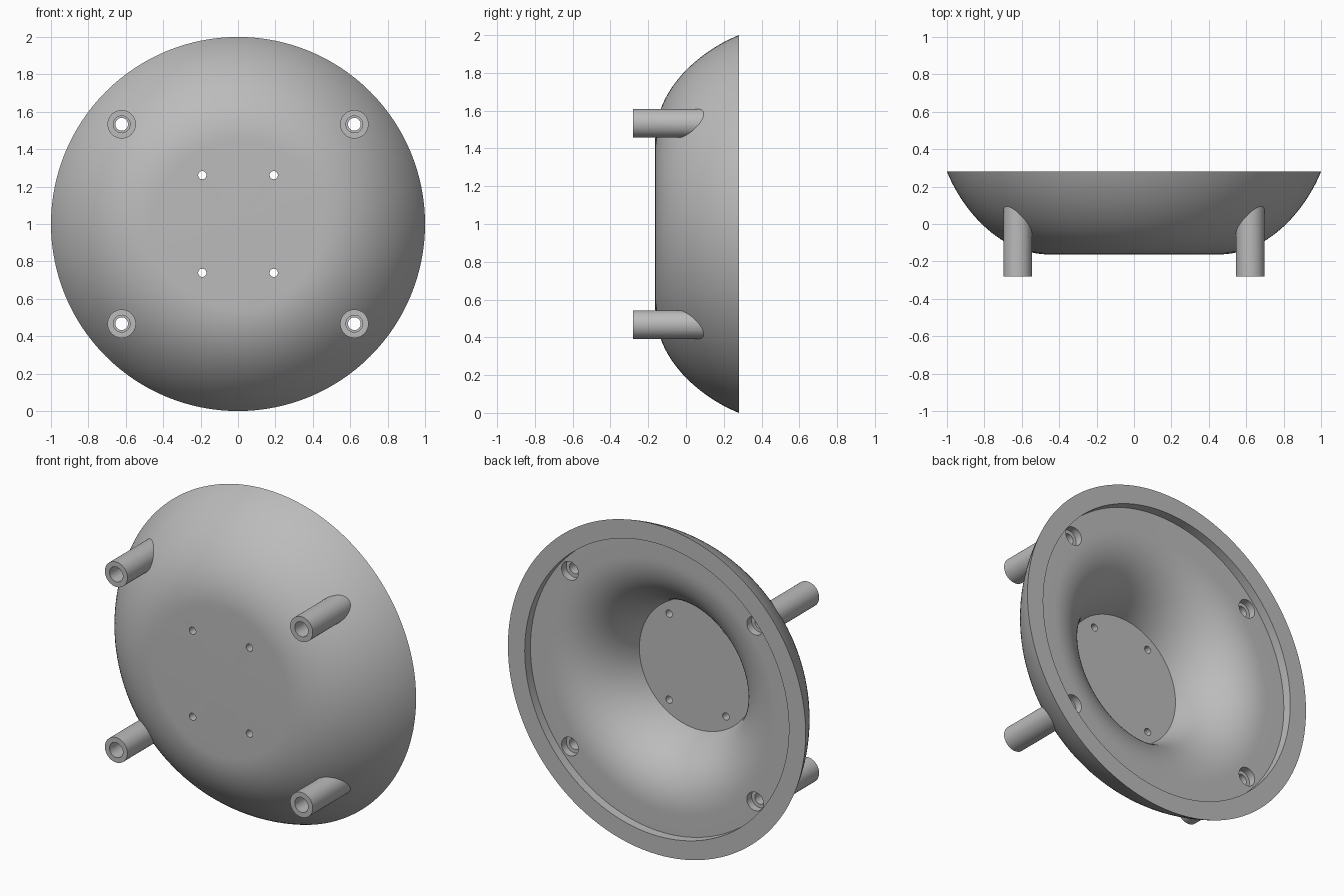
import bpy, bmesh, math
from mathutils import Vector, Matrix

if "Cube" in bpy.data.objects:
    bpy.data.objects.remove(bpy.data.objects["Cube"])

grey = bpy.data.materials.new("plain_grey")
grey.diffuse_color = (0.5, 0.5, 0.5, 1)
grey.use_nodes = True
grey.node_tree.nodes["Principled BSDF"].inputs["Base Color"].default_value = grey.diffuse_color


def curve(p0, p1, p2, p3, n):
    """Points (radius, y) along a cubic curve."""
    pts = []
    for i in range(n + 1):
        t = i / n
        s = 1 - t
        w = (s**3, 3*s*s*t, 3*s*t*t, t**3)
        pts.append(tuple(sum(k * p[a] for k, p in zip(w, (p0, p1, p2, p3))) for a in (0, 1)))
    return pts


def make_object(name, bm):
    bmesh.ops.recalc_face_normals(bm, faces=bm.faces)
    me = bpy.data.meshes.new(name)
    bm.to_mesh(me)
    bm.free()
    me.materials.append(grey)
    ob = bpy.data.objects.new(name, me)
    bpy.context.collection.objects.link(ob)
    return ob


def lathe(name, profile, steps=128):
    """Spin a (radius, y) profile around the dish axis at z = 1."""
    bm = bmesh.new()
    vs = [bm.verts.new((r, y, 1)) for r, y in profile]
    es = [bm.edges.new(e) for e in zip(vs, vs[1:])]
    bmesh.ops.spin(bm, geom=vs + es, cent=(0, 0, 1), axis=(0, 1, 0),
                   angle=2 * math.pi, steps=steps, use_duplicate=False)
    bmesh.ops.remove_doubles(bm, verts=bm.verts, dist=1e-5)
    return make_object(name, bm)


def rods(name, x, z, radius, y0, y1, sides=40):
    """Four mirrored rods along y."""
    bm = bmesh.new()
    for sx in (-1, 1):
        for sz in (-1, 1):
            m = Matrix.Translation((sx * x, (y0 + y1) / 2, 1 + sz * z)) @ Matrix.Rotation(math.pi / 2, 4, 'X')
            bmesh.ops.create_cone(bm, cap_ends=True, segments=sides, radius1=radius,
                                  radius2=radius, depth=y1 - y0, matrix=m)
    return make_object(name, bm)


def combine(target, tool, operation):
    mod = target.modifiers.new("cut", 'BOOLEAN')
    mod.operation = operation
    mod.solver = 'EXACT'
    mod.object = tool
    bpy.context.view_layer.objects.active = target
    bpy.ops.object.modifier_apply(modifier=mod.name)
    bpy.data.objects.remove(tool)


# Dish: rounded outside, flat rim, recessed shelf, flared well and flat floor
outside = curve((0.45, -0.163), (0.72, -0.163), (0.92, 0.08), (1.0, 0.28), 28)
well = curve((0.39, -0.11), (0.43, 0.05), (0.54, 0.225), (0.76, 0.225), 24)
profile = [(0, -0.163)] + outside + [(0.887, 0.28), (0.887, 0.225)] + well[::-1] + [(0, -0.11)]
dish = lathe("dish_with_standoffs", profile)

# Four standoff tubes on the outside
SX, SZ = 0.622, 0.533
combine(dish, rods("standoffs", SX, SZ, 0.076, -0.28, 0.12), 'UNION')

# Stepped screw bores through the standoffs
for radius, y0, y1 in ((0.045, -0.4, 0.10), (0.034, -0.35, 0.35), (0.056, 0.18, 0.4)):
    combine(dish, rods("bore_cutter", SX, SZ, radius, y0, y1), 'DIFFERENCE')

# Four small mounting holes through the floor
combine(dish, rods("hole_cutter", 0.191, 0.261, 0.022, -0.3, 0.0, 24), 'DIFFERENCE')

bpy.ops.object.select_all(action='DESELECT')
dish.select_set(True)
bpy.context.view_layer.objects.active = dish
bpy.ops.object.shade_smooth_by_angle(angle=math.radians(30))
